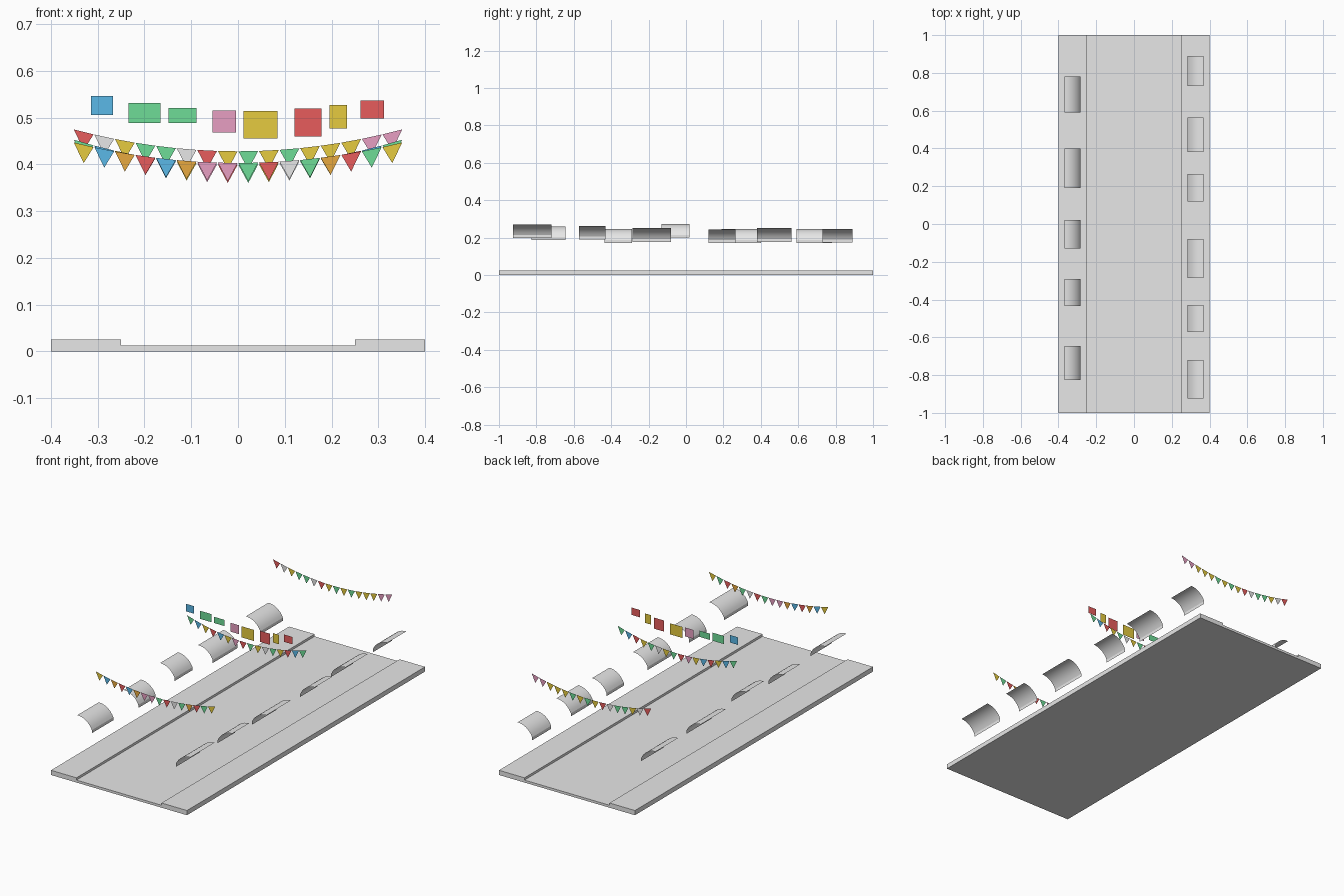
import bpy, math

cube = bpy.data.objects.get("Cube")
if cube:
    bpy.data.objects.remove(cube, do_unlink=True)


def material(name, rgb):
    m = bpy.data.materials.new(name)
    m.use_nodes = True
    m.diffuse_color = (*rgb, 1)
    m.node_tree.nodes["Principled BSDF"].inputs["Base Color"].default_value = (*rgb, 1)
    return m


stone = material("pale_stone", (0.8, 0.8, 0.8))
# Cloth colours, keyed by initial
cloth = {
    "y": material("yellow_cloth", (0.79, 0.60, 0.05)),
    "r": material("red_cloth", (0.81, 0.11, 0.11)),
    "g": material("green_cloth", (0.156, 0.72, 0.31)),
    "b": material("blue_cloth", (0.11, 0.51, 0.84)),
    "p": material("pink_cloth", (0.81, 0.35, 0.55)),
    "o": material("orange_cloth", (0.81, 0.40, 0.05)),
    "w": material("white_cloth", (0.8, 0.8, 0.8)),
}


def build(name, verts, faces, mats, indices=None):
    me = bpy.data.meshes.new(name)
    me.from_pydata(verts, [], faces)
    for m in mats:
        me.materials.append(m)
    if indices:
        me.polygons.foreach_set("material_index", indices)
    me.update()
    ob = bpy.data.objects.new(name, me)
    bpy.context.collection.objects.link(ob)
    return ob


# Street slab: stepped cross-section with raised pavements, swept along y
half = [(0.4, 0), (0.4, 0.025), (0.25, 0.025), (0.25, 0.013)]
section = half + [(-x, z) for x, z in reversed(half)]
n = len(section)
verts = [(x, y, z) for y in (-1, 1) for x, z in section]
faces = [(i, i + n, (i + 1) % n + n, (i + 1) % n) for i in range(n)]
# End caps split into convex pieces
for cap in ((0, 1, 2, 3), (0, 3, 4, 7), (7, 4, 5, 6)):
    faces += [cap[::-1], tuple(i + n for i in cap)]
street = build("street", verts, faces, [stone])
import bmesh
bm = bmesh.new()
bm.from_mesh(street.data)
bmesh.ops.recalc_face_normals(bm, faces=bm.faces)
bm.to_mesh(street.data)
bm.free()


# Awnings: open curved sheets with a short hanging valance
def awning(name, side, y0, y1, top):
    sweep, steps, width, drop = math.radians(66), 8, 0.085, 0.057
    profile = []
    for i in range(steps + 1):
        a = sweep * i / steps
        profile.append((0.367 - width * math.sin(a) / math.sin(sweep),
                        top - drop * (1 - math.cos(a)) / (1 - math.cos(sweep))))
    profile.append((profile[-1][0], profile[-1][1] - 0.016))
    verts = [(side * x, y, z) for x, z in profile for y in (y0, y1)]
    faces = [(2 * i, 2 * i + 1, 2 * i + 3, 2 * i + 2) for i in range(len(profile) - 1)]
    if side > 0:
        faces = [f[::-1] for f in faces]
    ob = build(name, verts, faces, [stone])
    # Normals face up and out to the street
    if ob.data.polygons[0].normal.z < 0:
        ob.data.flip_normals()
    bpy.ops.object.select_all(action="DESELECT")
    ob.select_set(True)
    bpy.context.view_layer.objects.active = ob
    bpy.ops.object.shade_smooth_by_angle(angle=math.radians(20))


right_row = [(0.59, 0.78, 0.245), (0.19, 0.40, 0.245), (-0.13, 0.02, 0.272),
             (-0.435, -0.29, 0.245), (-0.825, -0.645, 0.26)]
left_row = [(0.73, 0.89, 0.247), (0.38, 0.565, 0.25), (0.12, 0.265, 0.243),
            (-0.287, -0.08, 0.25), (-0.573, -0.43, 0.262), (-0.925, -0.72, 0.27)]
for label, side, row in (("right", -1, right_row), ("left", 1, left_row)):
    for i, (y0, y1, top) in enumerate(row):
        awning(f"{label}_awning_{i + 1}", side, y0, y1, top)


# Bunting: triangular flags hanging along a sagging curve
def bunting(name, y, end, mid, colours):
    pitch, reach = 0.704 / len(colours), 0.352
    verts, faces, indices = [], [], []
    keys = list(cloth)

    def sag(x):
        return mid + (end - mid) * (x / reach) ** 2

    for i, c in enumerate(colours):
        x = -reach + pitch * (i + 0.5)
        w = pitch * 0.48
        k = len(verts)
        verts += [(x - w, y, sag(x - w)), (x, y, sag(x) - 0.039), (x + w, y, sag(x + w))]
        faces.append((k, k + 1, k + 2))
        indices.append(keys.index(c))
    build(name, verts, faces, list(cloth.values()), indices)


bunting("front_bunting", -0.693, 0.447, 0.403, "yborboppgrwgorgy")
bunting("middle_bunting", 0.073, 0.453, 0.399, "gbyrbyprgywgyrbg")
bunting("back_bunting", 0.795, 0.475, 0.428, "rwyggwrygygyyypp")

# Hanging laundry: flat rectangles across the street
laundry = [("b", -0.314, -0.267, 0.506, 0.546), ("g", -0.234, -0.166, 0.488, 0.531),
           ("g", -0.149, -0.089, 0.488, 0.521), ("p", -0.054, -0.004, 0.468, 0.515),
           ("y", 0.012, 0.084, 0.455, 0.514), ("r", 0.121, 0.179, 0.460, 0.519),
           ("y", 0.196, 0.233, 0.477, 0.527), ("r", 0.262, 0.312, 0.498, 0.537)]
for i, (c, x0, x1, z0, z1) in enumerate(laundry):
    build(f"laundry_{i + 1}", [(x0, 0.013, z0), (x1, 0.013, z0), (x1, 0.013, z1), (x0, 0.013, z1)],
          [(0, 1, 2, 3)], [cloth[c]])
